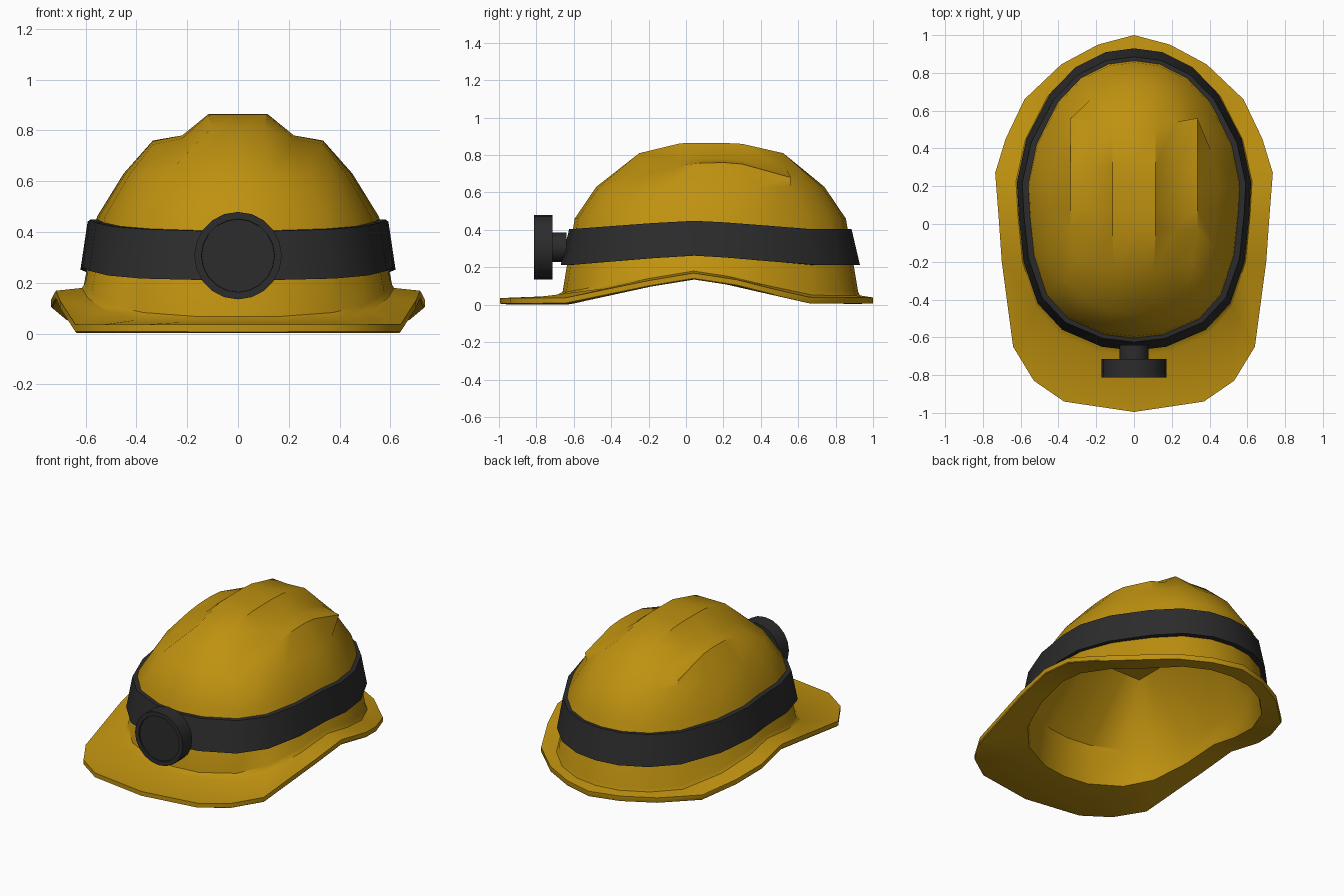
import bpy, bmesh, math
from mathutils import Matrix

if "Cube" in bpy.data.objects:
    bpy.data.objects.remove(bpy.data.objects["Cube"])


def material(name, rgb):
    m = bpy.data.materials.new(name)
    m.diffuse_color = (*rgb, 1)
    m.use_nodes = True
    m.node_tree.nodes["Principled BSDF"].inputs["Base Color"].default_value = m.diffuse_color
    return m


yellow = material("safety yellow", (0.52, 0.285, 0.005))
black = material("black rubber", (0.025, 0.025, 0.025))

# Half outlines seen from above, front centre to back centre
BAND = [(0, -.67), (.17, -.65), (.38, -.56), (.51, -.42), (.585, -.20), (.61, .04),
        (.62, .22), (.57, .45), (.445, .69), (.31, .83), (.15, .91), (0, .93)]
BRIM = [(0, -.995), (.37, -.94), (.53, -.83), (.64, -.65), (.70, -.20), (.717, .04),
        (.735, .27), (.68, .45), (.58, .66), (.385, .845), (.19, .95), (0, 1.0)]
CY = .13


def mirror(half):
    return half + [(-p[0], *p[1:]) for p in half[-2:0:-1]]


def wave(y):
    """Height of the brim underside, arched over the ears."""
    t = [(-2, 0), (-.62, .002), (-.2, .095), (.04, .135), (.27, .10), (.64, .006), (2, 0)]
    for (a, za), (b, zb) in zip(t, t[1:]):
        if y <= b:
            return za + (zb - za) * (y - a) / (b - a)


def ring(rx, ry, z, arch=0):
    """Band outline rescaled to half width rx and half length ry."""
    out = []
    for x, y in mirror(BAND):
        y2 = CY + (y - CY) * ry / .8
        out.append((x * rx / .62, y2, z + arch * wave(y2)))
    return out


def flat(z, mix, rx=.61, ry=.79):
    """Ring between the dome base (mix 0) and the brim edge (mix 1)."""
    out = []
    for (x, y, _), (u, v) in zip(ring(rx, ry, 0), mirror(BRIM)):
        px, py = x + (u - x) * mix, y + (v - y) * mix
        out.append((px, py, z + wave(py)))
    return out


def loft(bm, rings, close=False):
    loops = [[bm.verts.new(p) for p in r] for r in rings]
    for a, b in zip(loops, loops[1:] + loops[:1] if close else loops[1:]):
        n = len(a)
        for i in range(n):
            bm.faces.new((a[i], a[(i + 1) % n], b[(i + 1) % n], b[i]))
    return loops


def finish(bm, name, mat, angle=30):
    bmesh.ops.remove_doubles(bm, verts=bm.verts, dist=.0005)
    bmesh.ops.holes_fill(bm, edges=[e for e in bm.edges if e.is_boundary], sides=0)
    bmesh.ops.recalc_face_normals(bm, faces=bm.faces)
    me = bpy.data.meshes.new(name)
    bm.to_mesh(me)
    bm.free()
    me.materials.append(mat)
    ob = bpy.data.objects.new(name, me)
    bpy.context.collection.objects.link(ob)
    bpy.ops.object.select_all(action='DESELECT')
    ob.select_set(True)
    bpy.context.view_layer.objects.active = ob
    bpy.ops.object.shade_smooth_by_angle(angle=math.radians(angle))
    return ob


# Ridged crown: columns run front to back over the ridges and valleys
ROWS = [-.25, -.03, .08, .20, .30, .51]
RIDGE = [.81, .863, .865, .865, .86, .81]
VALLEY = [.73, .768, .78, .78, .772, .72]
EDGE = [.70, .745, .757, .76, .752, .68]


def crown(i, r):
    k = abs(i)
    x = (0, .115, .22, .335)[k] * (.91 if r == 0 else 1)
    y = ROWS[r]
    if r == 0:
        y += (0, 0, .02, .05)[k]
    if r == 5:
        y += (0, .01, .03, .05)[k]
    return (math.copysign(x, i), y, (RIDGE, RIDGE, VALLEY, EDGE)[k][r])


border = mirror([crown(i, 0) for i in range(4)] + [crown(3, r) for r in range(1, 5)]
                + [crown(i, 5) for i in (3, 2, 1, 0)])

# Flat lining ceiling: a ring squeezed into a rectangle
ceiling = [(max(-.25, min(.25, x)), max(-.25, min(.5, y)), z)
           for x, y, z in ring(.5, .7, .58)]

# Shell: inside, underside, brim, dome and crown in one skin
bm = bmesh.new()
loft(bm, [
    ceiling, ring(.56, .735, .25), flat(.03, 0, .58, .76), flat(0, 0, .59, .765),
    flat(.001, .97), flat(.006, 1), flat(.034, 1),
    flat(.045, .12), flat(.066, 0), ring(.555, .725, .46), ring(.45, .61, .63), border])
grid = {(i, r): bm.verts.new(crown(i, r)) for i in range(-3, 4) for r in range(6)}
for i in range(-3, 3):
    for r in range(5):
        bm.faces.new((grid[i, r], grid[i + 1, r], grid[i + 1, r + 1], grid[i, r + 1]))
finish(bm, "helmet_shell", yellow, 32)

# Strap around the dome
bm = bmesh.new()
loft(bm, [ring(.62, .80, .211, .38), ring(.592, .755, .403, .34),
          ring(.56, .72, .403, .34), ring(.585, .765, .211, .38)], close=True)
finish(bm, "head_strap", black)


# Headlamp: neck and lamp disc, pointing forward
def drum(name, radius, y0, y1, sides, rim=0):
    bm = bmesh.new()
    m = Matrix.Translation((0, (y0 + y1) / 2, .307)) @ Matrix.Rotation(math.pi / 2, 4, 'X')
    bmesh.ops.create_cone(bm, cap_ends=True, segments=sides, radius1=radius,
                          radius2=radius, depth=y1 - y0, matrix=m)
    if rim:
        face = min(bm.faces, key=lambda f: f.calc_center_median().y)
        bmesh.ops.inset_region(bm, faces=[face], thickness=rim)
        bmesh.ops.inset_region(bm, faces=[face], thickness=.001, depth=-.008)
    finish(bm, name, black)


drum("lamp_neck", .078, -.73, -.64, 16)
drum("lamp_head", .172, -.812, -.715, 20, rim=.028)
